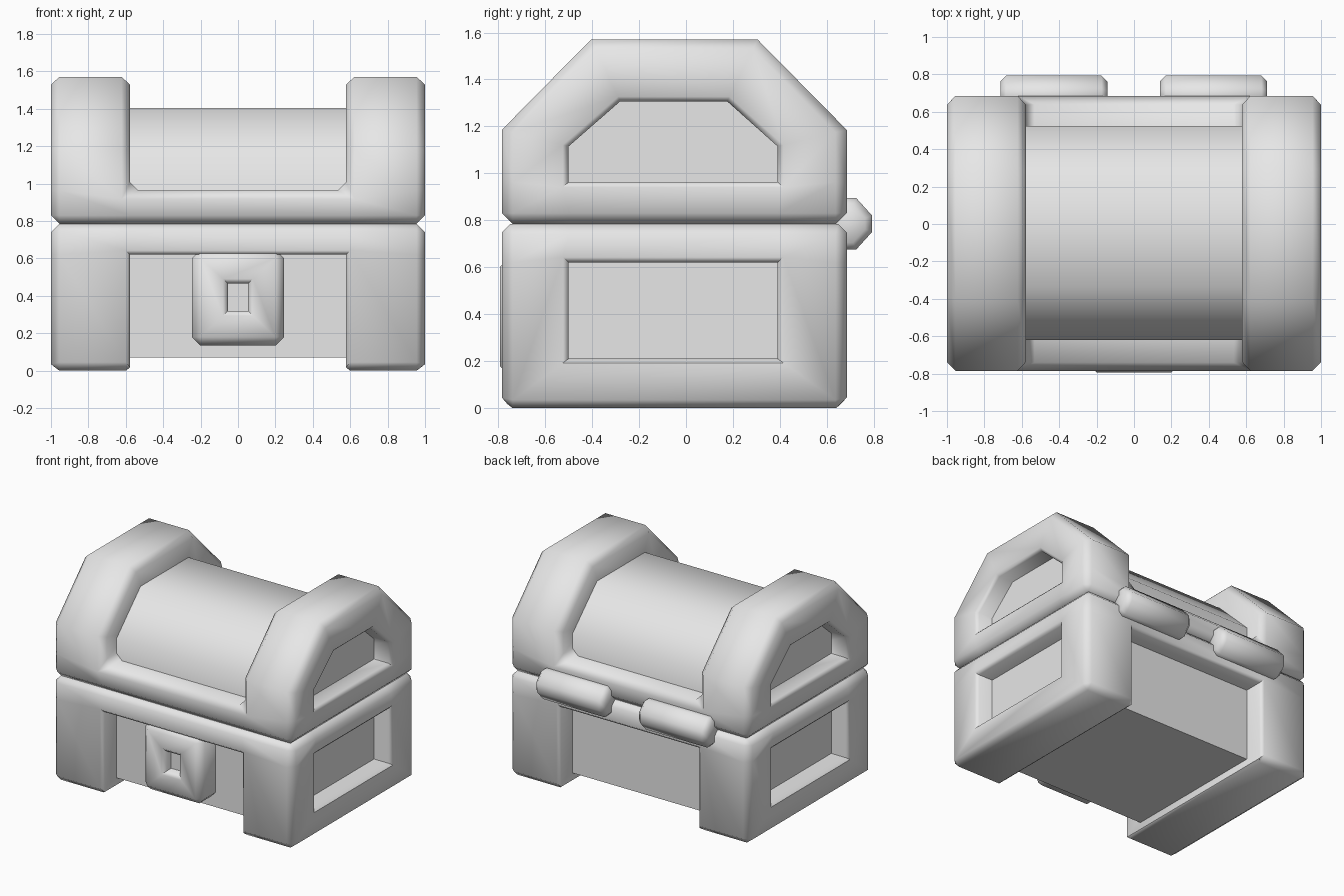
import bpy, bmesh, math

if "Cube" in bpy.data.objects:
    bpy.data.objects.remove(bpy.data.objects["Cube"], do_unlink=True)

grey = bpy.data.materials.new("light_grey")
grey.use_nodes = True
grey.diffuse_color = (0.8, 0.8, 0.8, 1)
grey.node_tree.nodes["Principled BSDF"].inputs["Base Color"].default_value = (0.8, 0.8, 0.8, 1)


def build(name, cells, width=0.0, weight=None, turn=0.0):
    """Fuse cells (a y-z polygon extruded between two x values) into one skin,
    chamfer the edges chosen by weight, and shade smooth."""
    bm = bmesh.new()
    verts, faces = {}, {}

    def vert(x, p):
        key = (round(x, 4), round(p[0], 4), round(p[1], 4))
        if key not in verts:
            verts[key] = bm.verts.new(key)
        return verts[key]

    for x0, x1, poly in cells:
        lo, hi = [vert(x0, p) for p in poly], [vert(x1, p) for p in poly]
        n = len(poly)
        sides = [[lo[i], lo[(i + 1) % n], hi[(i + 1) % n], hi[i]] for i in range(n)]
        for f in [lo[::-1], hi] + sides:
            faces.setdefault(frozenset(f), []).append(f)
    # faces shared by two cells are inside and are left out
    for group in faces.values():
        if len(group) == 1:
            bm.faces.new(group[0])
    loose = [v for v in bm.verts if not v.link_faces]
    bmesh.ops.delete(bm, geom=loose, context='VERTS')
    bmesh.ops.recalc_face_normals(bm, faces=bm.faces)
    if weight:
        layer = bm.edges.layers.float.new("bevel_weight_edge")
        for e in bm.edges:
            if len(e.link_faces) == 2 and e.calc_face_angle() > math.radians(50):
                e[layer] = weight([v.co for v in e.verts], e.is_convex)
    mesh = bpy.data.meshes.new(name)
    bm.to_mesh(mesh)
    bm.free()
    mesh.materials.append(grey)
    ob = bpy.data.objects.new(name, mesh)
    bpy.context.collection.objects.link(ob)
    ob.rotation_euler.z = turn
    bpy.ops.object.select_all(action='DESELECT')
    ob.select_set(True)
    bpy.context.view_layer.objects.active = ob
    if weight:
        mod = ob.modifiers.new("chamfer", 'BEVEL')
        mod.limit_method = 'WEIGHT'
        mod.width = width
        mod.segments = 1
        mod.use_clamp_overlap = False
        bpy.ops.object.modifier_apply(modifier=mod.name)
    bpy.ops.object.shade_smooth_by_angle(angle=math.radians(50))
    return ob


def rect(y0, y1, z0, z1):
    return [(y0, z0), (y1, z0), (y1, z1), (y0, z1)]


def frame_cells(slab, ring, inner):
    """Slab runs the full width, ring cells only at the two ends."""
    ends = [(-1, -inner), (inner, 1)]
    return ([(a, b, p) for a, b in ends for p in slab + ring]
            + [(-inner, inner, p) for p in slab])


# Shared depth positions: front, window front, window back, back
A, B, C, D = -0.785, -0.5, 0.39, 0.685
MID = 0.785
IN = 0.577


def window_edge(pts, z0, z1):
    return all(B - .01 < p.y < C + .01 and z0 + .01 < p.z < z1 - .01 for p in pts)


# Chest base frame: top rail slab and two window-shaped ends
def base_weight(pts, convex):
    if not convex:
        return 0
    inside = all(abs(p.x) < 0.6 for p in pts)
    if window_edge(pts, 0, MID):
        return 0 if inside else 0.5
    return 0.5 if inside else 1


base_slab = [rect(y0, y1, 0.62, MID) for y0, y1 in ((A, B), (B, C), (C, D))]
base_ring = [[(A, 0), (B, .21), (B, .62), (A, .62)],
             [(A, 0), (D, 0), (C, .21), (B, .21)],
             [(D, 0), (D, .62), (C, .62), (C, .21)]]
build("base_frame", frame_cells(base_slab, base_ring, IN), 0.045, base_weight)


# Lid frame: bottom rail slab and two angular arches
def lid_weight(pts, convex):
    if not convex:  # fillet where the rail meets the arch
        along_y = abs(pts[0].x - pts[1].x) < .01 and abs(pts[0].z - pts[1].z) < .01
        return 1 if along_y and abs(pts[0].x) < 0.6 else 0
    if window_edge(pts, MID, 1.57):
        return 0 if all(abs(p.x) < 0.6 for p in pts) else 0.5
    return 1


RAIL = 0.963
lid_slab = [rect(y0, y1, MID, RAIL) for y0, y1 in ((A, B), (B, C), (C, D))]
outer = [(A, RAIL), (A, 1.185), (-.405, 1.57), (.305, 1.57), (D, 1.185), (D, RAIL)]
hole = [(B, RAIL), (B, 1.115), (-.28, 1.307), (.175, 1.307), (C, 1.115), (C, RAIL)]
lid_ring = [[outer[i], hole[i], hole[i + 1], outer[i + 1]] for i in range(5)]
build("lid_frame", frame_cells(lid_slab, lid_ring, IN), 0.045, lid_weight)

# Inner panels behind the frames
build("base_panels", [(-.86, .86, rect(-.62, .525, .07, .75))])
build("lid_panels", [(-.86, .86, [(-.62, .82), (.525, .82), (.525, 1.12), (.235, 1.403),
                                  (-.335, 1.403), (-.62, 1.12)])])

# Lock plate with a square keyhole, turned to face the front
LZ0, LZ1, KZ0, KZ1 = .135, .645, .32, .465
lock_outer = rect(-.247, .247, LZ0, LZ1)
lock_hole = rect(-.053, .053, KZ0, KZ1)
lock_ring = [[lock_outer[i], lock_outer[(i + 1) % 4], lock_hole[(i + 1) % 4], lock_hole[i]]
             for i in range(4)]


def lock_weight(pts, convex):
    if not convex or all(p.x > -.7 for p in pts):
        return 0
    return 0.6 if all(abs(p.y) < .06 for p in pts) else 1


build("lock_plate", [(-.793, -.6, p) for p in lock_ring], 0.045, lock_weight, math.pi / 2)
build("keyhole_floor", [(-.72, -.61, rect(-.06, .06, .31, .475))], turn=math.pi / 2)

# Two hinges on the back
hinge = [(.65, .675), (.725, .675), (.793, .75), (.793, .82), (.725, .895), (.65, .895),
         (.6, .82), (.6, .75)]


def hinge_weight(pts, convex):
    return 1 if abs(pts[0].x - pts[1].x) < .01 else 0


for side, x0, x1 in (("right", -.715, -.143), ("left", .14, .712)):
    build("hinge_" + side, [(x0, x1, hinge)], 0.03, hinge_weight)
